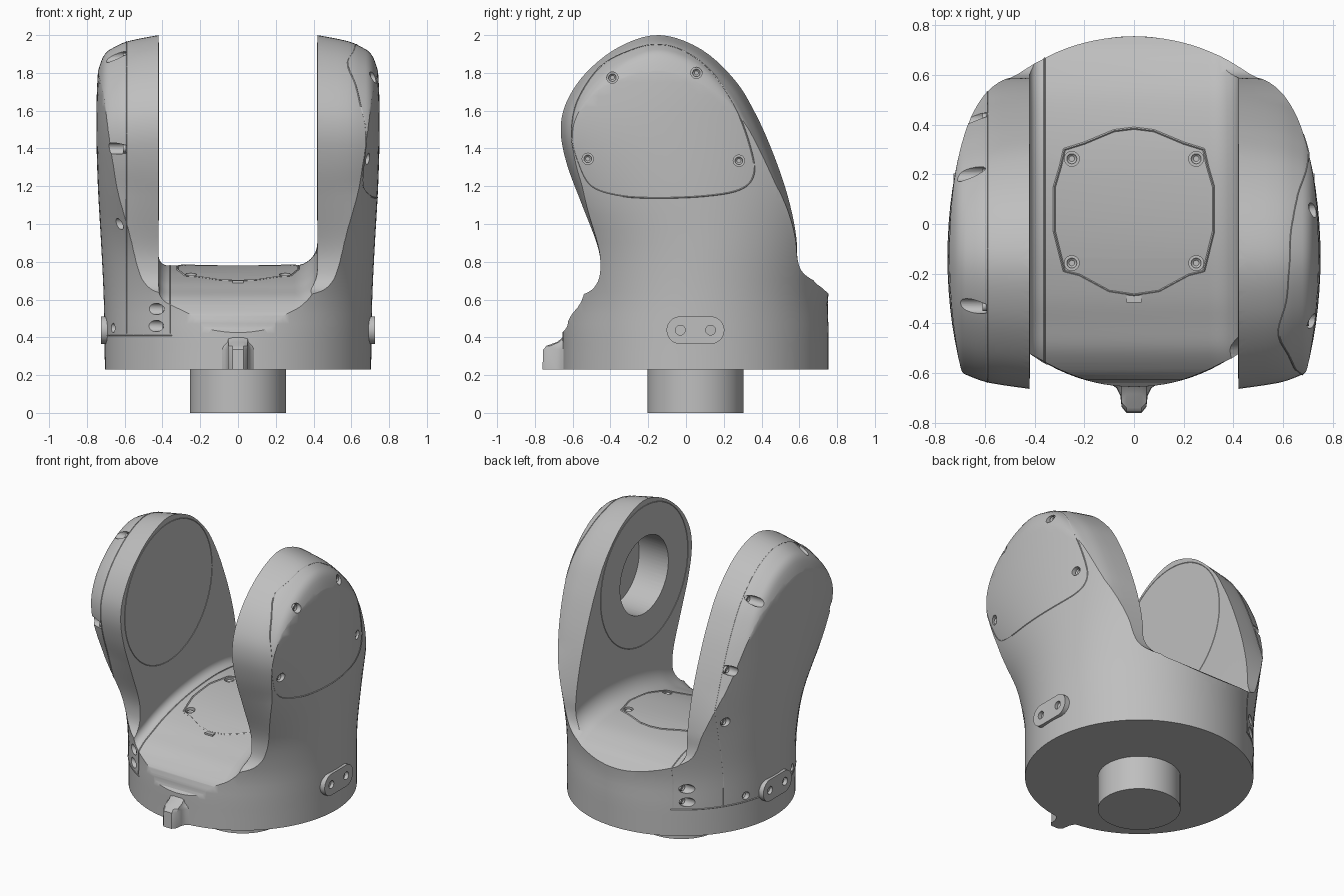
import bpy, bmesh, math
from mathutils import Vector
from mathutils.bvhtree import BVHTree

cube = bpy.data.objects.get("Cube")
if cube:
    bpy.data.objects.remove(cube, do_unlink=True)

# One flat grey for everything
COLOUR = (0.52, 0.52, 0.52, 1)
GREY = bpy.data.materials.new("housing grey")
GREY.use_nodes = True
GREY.diffuse_color = COLOUR
shader = next(n for n in GREY.node_tree.nodes if n.type == 'BSDF_PRINCIPLED')
shader.inputs["Base Color"].default_value = COLOUR

AX = 0.05             # y of the base axis
PIVOT = (-0.15, 1.49)  # y, z of the fork pivot


def smooth_path(pts, n=5, closed=False):
    """Catmull-Rom points through tuples of any length."""
    c, out = len(pts), []
    for i in range(c if closed else c - 1):
        if closed:
            quad = [pts[(i + j) % c] for j in (-1, 0, 1, 2)]
        else:
            quad = [pts[min(max(i + j, 0), c - 1)] for j in (-1, 0, 1, 2)]
        for s in range(n):
            t = s / n
            out.append(tuple(
                0.5 * (2*b + (d - a)*t + (2*a - 5*b + 4*d - e)*t*t + (3*b - a - 3*d + e)*t**3)
                for a, b, d, e in zip(*quad)))
    return out if closed else out + [tuple(pts[-1])]


def add_object(name, bm):
    me = bpy.data.meshes.new(name)
    bm.to_mesh(me)
    bm.free()
    me.materials.append(GREY)
    ob = bpy.data.objects.new(name, me)
    bpy.context.collection.objects.link(ob)
    return ob


def add_loft(bm, rings):
    rows = [[bm.verts.new(p) for p in ring] for ring in rings]
    n = len(rows[0])
    for a, b in zip(rows, rows[1:]):
        for i in range(n):
            bm.faces.new((a[i], a[(i + 1) % n], b[(i + 1) % n], b[i]))
    bm.faces.new(rows[0])
    bm.faces.new(rows[-1])


def solid(name, *lofts):
    bm = bmesh.new()
    for rings in lofts:
        add_loft(bm, rings)
    bmesh.ops.recalc_face_normals(bm, faces=bm.faces)
    bmesh.ops.triangulate(bm, faces=bm.faces)
    return add_object(name, bm)


def rod(axis, centre, r, lo, hi, n=32):
    """Two circles along x or z, ready to loft."""
    arc = [(centre[0] + r * math.cos(math.tau * i / n),
            centre[1] + r * math.sin(math.tau * i / n)) for i in range(n)]
    return [[(t, a, b) if axis == 'x' else (a, b, t) for a, b in arc] for t in (lo, hi)]


def boolean(ob, cutter, op='DIFFERENCE'):
    mod = ob.modifiers.new("cut", 'BOOLEAN')
    mod.operation, mod.solver, mod.object = op, 'EXACT', cutter
    cutter.hide_render = True
    bpy.context.view_layer.update()
    dg = bpy.context.evaluated_depsgraph_get()
    me = bpy.data.meshes.new_from_object(ob.evaluated_get(dg))
    ob.modifiers.clear()
    ob.data = me
    bpy.data.objects.remove(cutter, do_unlink=True)


# Round envelope: circular at the base, flatter and leaning forward above
env = smooth_path([(0.23, AX, 0.705, 0.705), (0.42, AX, 0.707, 0.705), (0.64, 0.048, 0.712, 0.707),
                   (0.9, 0.03, 0.725, 0.79), (1.2, -0.05, 0.742, 1.0), (1.5, -0.13, 0.75, 1.18),
                   (1.75, -0.13, 0.745, 1.2), (2.1, -0.13, 0.72, 1.2)], 4)
N = 112
body = solid("fork_body", [[(hx * math.cos(math.tau * i / N), cy + hy * math.sin(math.tau * i / N), z)
                            for i in range(N)] for z, cy, hx, hy in env])

# Side silhouette, shrinking towards the outer faces
side = smooth_path([(-0.80, 0.55), (-0.55, 0.625), (-0.475, 0.68), (-0.453, 0.77), (-0.47, 0.89),
                    (-0.55, 1.10), (-0.63, 1.315), (-0.663, 1.49), (-0.635, 1.64), (-0.53, 1.80),
                    (-0.35, 1.94), (-0.14, 2.0), (0.08, 1.925), (0.26, 1.76), (0.37, 1.58),
                    (0.453, 1.395), (0.52, 1.21), (0.563, 1.05), (0.585, 0.92), (0.59, 0.82),
                    (0.61, 0.755), (0.66, 0.71), (0.73, 0.685), (0.85, 0.67)], 5)
side += [(0.85, 0.1), (-0.80, 0.1)]
half = smooth_path([(0.42, 0), (0.58, 0.045), (0.66, 0.095), (0.70, 0.135),
                    (0.725, 0.2), (0.75, 0.32), (0.80, 0.6)], 3)


def section(x, k):
    ring = []
    for y, z in side:
        s = 1 - k * min(max((z - 0.8) / 0.4, 0), 1)
        ring.append((x, -0.13 + (y + 0.13) * s, 1.3 + (z - 1.3) * s))
    return ring


stations = [(-x, k) for x, k in reversed(half)] + half
boolean(body, solid("side_shape", [section(x, k) for x, k in stations]), 'INTERSECT')

# Channel between the arms, with a domed floor and filleted corners
floor = smooth_path([(-0.9, 0.25), (-0.66, 0.42), (-0.62, 0.495), (-0.585, 0.545), (-0.505, 0.61),
                     (-0.4, 0.655), (-0.28, 0.70), (-0.1, 0.745), (0.1, 0.772), (0.3, 0.78),
                     (0.5, 0.76), (0.63, 0.715), (0.70, 0.676), (0.75, 0.635), (0.9, 0.5)], 5)
W = 0.42
bottom = []
for sign, r in ((-1, 0.05), (1, 0.12)):
    arc = [(sign * (W - r + r * math.sin(a)), r - r * math.cos(a))
           for a in (math.pi / 2 * i / 8 for i in range(9))]
    bottom += arc[::-1] if sign < 0 else arc
boolean(body, solid("channel", [[(x, y, z + h) for x, h in bottom] + [(W, y, 2.3), (-W, y, 2.3)]
                                for y, z in floor]))

# Bearing bore in the left arm
boolean(body, solid("bore", rod('x', PIVOT, 0.26, 0.38, 0.64, 64)))

# Surface lookup for draped details
bm = bmesh.new()
bm.from_mesh(body.data)
tree = BVHTree.FromBMesh(bm)
bm.free()


def drop(axis, a, b):
    """Point on the body seen from +x or from above the floor."""
    if axis == 'x':
        return tree.ray_cast(Vector((2, a, b)), Vector((-1, 0, 0)))[0]
    return tree.ray_cast(Vector((a, b, 3)), Vector((0, 0, -1)))[0]


def seam(name, segments, width=0.0035):
    """Thin joint line along point pairs."""
    cu = bpy.data.curves.new(name, 'CURVE')
    cu.dimensions, cu.bevel_depth, cu.bevel_resolution = '3D', width, 0
    for p, q in segments:
        if p is None or q is None or (p - q).length > 0.2:
            continue
        sp = cu.splines.new('POLY')
        sp.points.add(1)
        sp.points[0].co, sp.points[1].co = (*p, 1), (*q, 1)
    tmp = bpy.data.objects.new(name + "_path", cu)
    bpy.context.collection.objects.link(tmp)
    bpy.context.view_layer.update()
    me = bpy.data.meshes.new_from_object(tmp.evaluated_get(bpy.context.evaluated_depsgraph_get()))
    bpy.data.objects.remove(tmp, do_unlink=True)
    me.materials.clear()
    me.materials.append(GREY)
    bpy.context.collection.objects.link(bpy.data.objects.new(name, me))


def closed_pairs(pts):
    return list(zip(pts, pts[1:] + pts[:1]))


def plane_seam(name, co, no, keep):
    bm = bmesh.new()
    bm.from_mesh(body.data)
    cut = bmesh.ops.bisect_plane(bm, geom=bm.verts[:] + bm.edges[:] + bm.faces[:],
                                 plane_co=co, plane_no=no)["geom_cut"]
    pairs = [(e.verts[0].co.copy(), e.verts[1].co.copy()) for e in cut
             if isinstance(e, bmesh.types.BMEdge)]
    bm.free()
    seam(name, [(p, q) for p, q in pairs if keep((p + q) / 2)])


# Panel joints of the right arm shell
plane_seam("shell_seam", (-0.59, 0, 0), (1, 0, 0), lambda p: p.z > 0.41)
plane_seam("shell_lower_seam", (0, 0, 0.41), (0, 0, 1), lambda p: p.x < -0.36)
plane_seam("floor_seam", (-0.36, 0, 0), (1, 0, 0), lambda p: 0.41 < p.z < 0.9)

# Pivot discs on the inner arm faces
for name, x in (("right_disc_seam", -W), ("left_disc_seam", W)):
    ring = [Vector(p) for p in rod('x', PIVOT, 0.47, x, x, 72)[0]]
    seam(name, closed_pairs(ring), 0.002)

# Left arm cover outline
cover = smooth_path([(-0.605, 1.47), (-0.575, 1.65), (-0.45, 1.835), (-0.28, 1.925), (-0.14, 1.95),
                     (0, 1.91), (0.14, 1.80), (0.27, 1.6), (0.35, 1.37), (0.355, 1.25),
                     (0.28, 1.18), (0.1, 1.148), (-0.15, 1.138), (-0.35, 1.15), (-0.5, 1.2),
                     (-0.57, 1.32)], 6, True)
seam("cover_seam", closed_pairs([drop('x', y, z) for y, z in cover]))

# Floor hatch outline
edge = [(0, 0.385), (0.08, 0.375), (0.2, 0.325), (0.28, 0.3), (0.295, 0.235), (0.32, 0.15),
        (0.32, -0.03), (0.295, -0.13), (0.28, -0.19), (0.22, -0.205), (0.1, -0.27), (0, -0.285)]
hatch = edge + [(-x, y) for x, y in edge[-2:0:-1]]
fine = [(a[0] + (b[0] - a[0]) * t / 4, a[1] + (b[1] - a[1]) * t / 4)
        for a, b in closed_pairs(hatch) for t in range(4)]
seam("hatch_seam", closed_pairs([drop('z', x, y) for x, y in fine]), 0.005)

# Screw pockets: (axis, centre, radius, floor of pocket, open end)
pockets = []
for y, z in ((-0.39, 1.775), (0.055, 1.80), (-0.52, 1.345), (0.28, 1.335)):
    pockets.append(('x', (y, z), 0.03, drop('x', y, z).x - 0.03, 0.9))
for x in (-0.25, 0.25):
    for y in (-0.157, 0.262):
        pockets.append(('z', (x, y), 0.03, drop('z', x, y).z - 0.025, 0.9))
for y, z in ((-0.605, 1.4), (-0.43, 1.0), (-0.33, 1.885), (0.2, 1.735), (0.425, 1.34), (0.46, 1.0)):
    pockets.append(('x', (y, z), 0.03, -0.593, -0.9))
for d in (-1, 1):
    pockets.append(('x', (AX + 0.25 * d, 0.45), 0.025, -0.63, -0.9))
    for z in (0.46, 0.55):
        pockets.append(('x', (AX + 0.555 * d, z), 0.03, -0.385, -0.9))
boolean(body, solid("pockets", *[rod(*p, n=20) for p in pockets]))

# Screw heads with sockets
bm = bmesh.new()
for axis, c, r, t, end in pockets:
    d = math.copysign(1, end - t)
    add_loft(bm, rod(axis, c, r * 0.68, t - 0.005 * d, t + 0.016 * d, 16))
bmesh.ops.recalc_face_normals(bm, faces=bm.faces)
bmesh.ops.inset_individual(bm, faces=[f for f in bm.faces if len(f.verts) > 4],
                           thickness=0.009, depth=-0.008)
add_object("screw_heads", bm)

# Side connector plates with two holes each
for name, s in (("left_side_plate", 1), ("right_side_plate", -1)):
    cap = []
    for i in range(32):
        a = math.tau * (i + 0.5) / 32
        cap.append((AX + math.copysign(0.08, math.cos(a)) + 0.073 * math.cos(a),
                    0.438 + 0.073 * math.sin(a)))
    plate = solid(name, [[(s * x, y, z) for y, z in cap] for x in (0.65, 0.725)])
    boolean(plate, solid("holes", *[rod('x', (AX + d, 0.438), 0.026, s * 0.695, s * 0.8, 20)
                                    for d in (-0.08, 0.08)]))

# Front locating nub, flared into the base
plan = [(0.10, -0.58), (0.10, -0.64), (0.07, -0.66), (0.055, -0.69), (0.05, -0.735), (0.03, -0.76)]
plan += [(-x, y) for x, y in reversed(plan)]
solid("front_nub", [[(x, -0.62 + (y + 0.62) * s, z) for x, y in plan]
                    for z, s in ((0.23, 1), (0.335, 0.97), (0.355, 0.85), (0.375, 0.45), (0.41, 0.15))])

# Small front latch of the hatch
latch = drop('z', 0, -0.3)
solid("hatch_latch", [[(x, y, latch.z + h) for x, y in
                       ((-0.03, -0.315), (0.03, -0.315), (0.03, -0.28), (-0.03, -0.28))]
                      for h in (-0.03, 0.006)])

# Mounting stem
solid("mounting_stem", rod('z', (0, AX), 0.255, 0, 0.24, 64))

# Smooth shading with sharp edges kept
bpy.ops.object.select_all(action='DESELECT')
for ob in bpy.context.collection.objects:
    if ob.type == 'MESH':
        ob.select_set(True)
        bpy.context.view_layer.objects.active = ob
bpy.ops.object.shade_smooth_by_angle(angle=math.radians(35))
